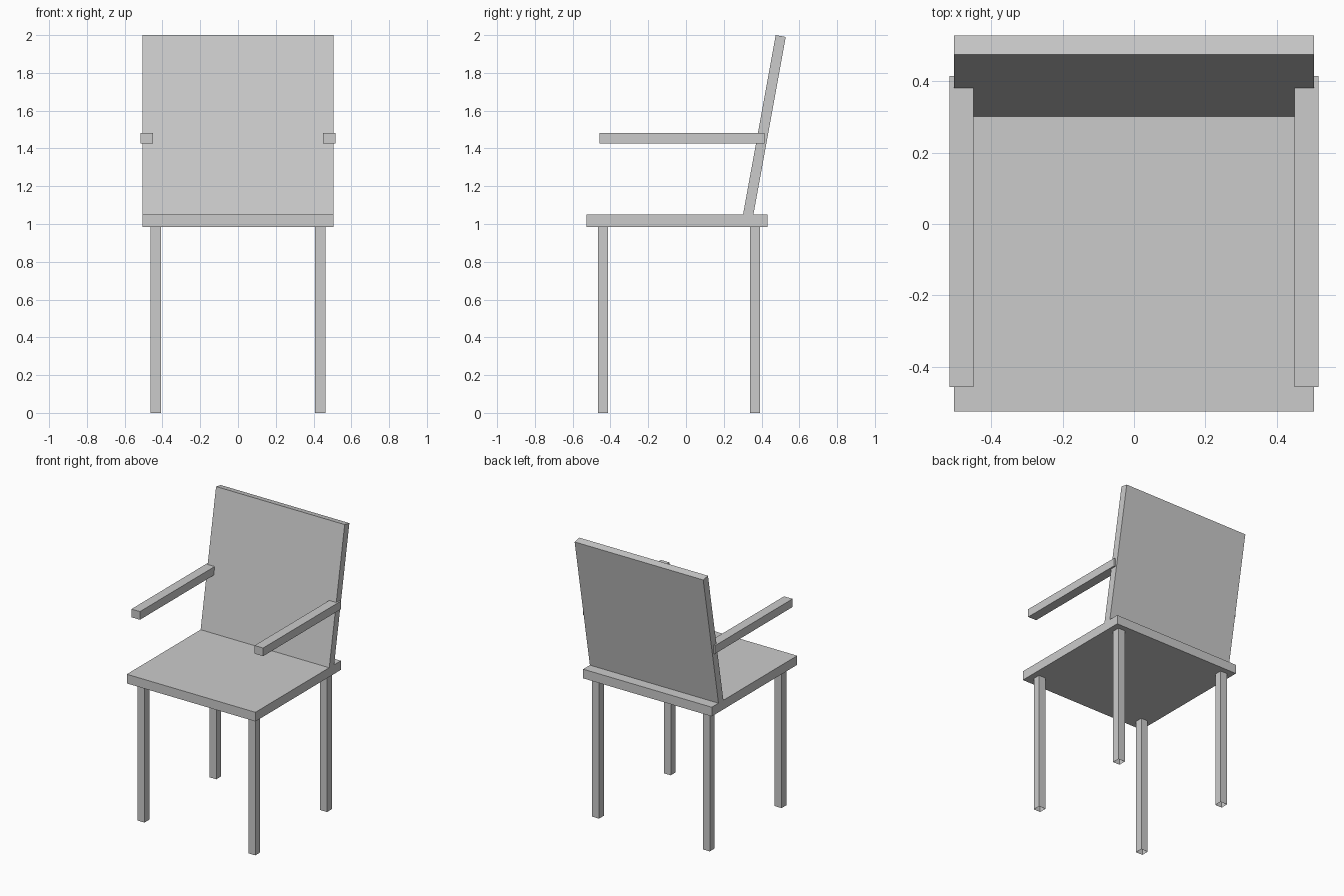
import bpy, bmesh
from math import atan2, cos, sin, hypot

if "Cube" in bpy.data.objects:
    bpy.data.objects.remove(bpy.data.objects["Cube"])


def box(name, lo, hi, open_ends=False):
    """Box between two corners; open_ends drops the top and bottom faces."""
    bm = bmesh.new()
    bmesh.ops.create_cube(bm, size=1)
    for v in bm.verts:
        v.co = [(a + b) / 2 + c * (b - a) for a, b, c in zip(lo, hi, v.co)]
    bm.normal_update()
    if open_ends:
        caps = [f for f in bm.faces if abs(f.normal.z) > 0.9]
        bmesh.ops.delete(bm, geom=caps, context='FACES_ONLY')
    mesh = bpy.data.meshes.new(name)
    bm.to_mesh(mesh)
    bm.free()
    obj = bpy.data.objects.new(name, mesh)
    bpy.context.collection.objects.link(obj)
    return obj


def mirror_x(obj):
    obj.modifiers.new("mirror", 'MIRROR').use_axis[0] = True


# Seat slab
HALF_W = 0.505
box("seat", (-HALF_W, -0.526, 0.985), (HALF_W, 0.432, 1.05))

# Reclined backrest, pivoting on its lower front edge
rise, lean = 0.95, 0.173
back = box("backrest", (-HALF_W, 0, 0), (HALF_W, 0.054, hypot(rise, lean)))
back.location = (0, 0.302, 1.05)
back.rotation_euler.x = -atan2(lean, rise)

# Legs: hollow square tubes, open at the ends
for name, y in (("front_legs", -0.439), ("back_legs", 0.366)):
    mirror_x(box(name, (0.408, y - 0.027, 0), (0.462, y + 0.027, 0.985), True))

# Armrests running into the backrest
mirror_x(box("armrests", (0.45, -0.457, 1.425), (0.517, 0.415, 1.483)))
